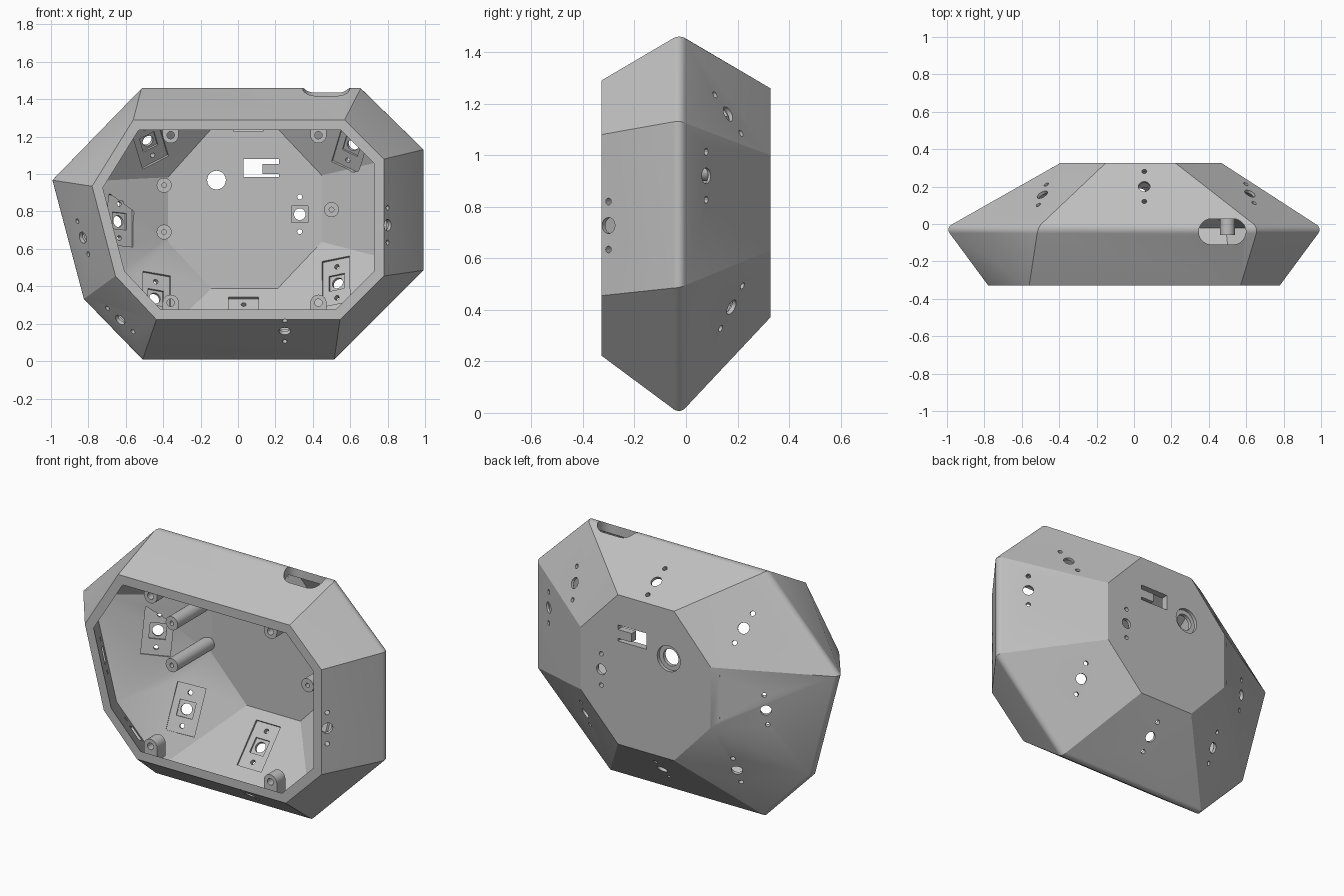
import bpy, bmesh, math
from mathutils import Vector, Matrix
from mathutils.bvhtree import BVHTree

cube = bpy.data.objects.get("Cube")
if cube:
    bpy.data.objects.remove(cube, do_unlink=True)

grey = bpy.data.materials.new("light grey plastic")
grey.use_nodes = True
grey.diffuse_color = (0.52, 0.52, 0.52, 1)
grey.node_tree.nodes["Principled BSDF"].inputs["Base Color"].default_value = (0.52, 0.52, 0.52, 1)

# Octagonal outlines (x, z), clockwise from upper left
MID = [(-.515, 1.47), (.662, 1.47), (1.005, 1.135), (1.005, .485),
       (.515, -.005), (-.515, -.005), (-.835, .325), (-1.006, .97)]
RIM = [(-.56, 1.29), (.57, 1.29), (.78, 1.08), (.78, .455),
       (.545, .222), (-.436, .222), (-.655, .455), (-.78, .935)]
BACK = [(-.15, 1.26), (.22, 1.26), (.466, 1.0), (.466, .63),
        (.22, .37), (-.15, .37), (-.392, .63), (-.392, .99)]


def inset(poly, d):
    """Move every edge of a clockwise polygon inward by d."""
    pts = [Vector(p) for p in poly]
    out = []
    for i, p in enumerate(pts):
        a = (p - pts[i - 1]).normalized()
        b = (pts[(i + 1) % len(pts)] - p).normalized()
        na, nb = Vector((a.y, -a.x)), Vector((b.y, -b.x))
        out.append(p + (na + nb) * d / (1 + na.dot(nb)))
    return out


def make_object(name, bm):
    bmesh.ops.recalc_face_normals(bm, faces=bm.faces[:])
    me = bpy.data.meshes.new(name)
    bm.to_mesh(me)
    bm.free()
    me.materials.append(grey)
    ob = bpy.data.objects.new(name, me)
    bpy.context.collection.objects.link(ob)
    return ob


def shell(name, loops, round_width):
    """Closed solid through outlines at given y, with a rounded middle edge."""
    bm = bmesh.new()
    rings = [[bm.verts.new((x, y, z)) for x, z in poly] for poly, y in loops]
    n = len(rings[0])
    for r, s in zip(rings, rings[1:]):
        for i in range(n):
            j = (i + 1) % n
            bm.faces.new((r[i], r[j], s[j], s[i]))
    bm.faces.new(rings[0])
    bm.faces.new(rings[-1])
    bmesh.ops.recalc_face_normals(bm, faces=bm.faces[:])
    if round_width:
        mid = set(rings[1])
        edges = [e for e in bm.edges if set(e.verts) <= mid]
        bmesh.ops.bevel(bm, geom=edges, offset=round_width, segments=5,
                        profile=0.5, affect='EDGES')
    bmesh.ops.triangulate(bm, faces=[f for f in bm.faces if len(f.verts) == 4])
    tree = BVHTree.FromBMesh(bm)
    return make_object(name, bm), tree


body, outer_tree = shell("enclosure_shell",
                         [(RIM, -.328), (MID, -.022), (BACK, .327)], .032)
cavity, inner_tree = shell("cavity_cutter",
                           [(inset(RIM, .058), -.335), (inset(MID, .056), -.022),
                            (inset(BACK, .018), .285)], 0)
helpers = []


def boolean(ob, op):
    m = body.modifiers.new(ob.name, 'BOOLEAN')
    m.operation, m.solver, m.object = op, 'EXACT', ob
    ob.hide_render = True
    helpers.append(ob)


def cylinder(name, centre, axis, r, length, op, seg=24):
    bm = bmesh.new()
    rot = Vector(axis).to_track_quat('Z', 'Y').to_matrix().to_4x4()
    bmesh.ops.create_cone(bm, cap_ends=True, segments=seg, radius1=r, radius2=r,
                          depth=length, matrix=Matrix.Translation(centre) @ rot)
    boolean(make_object(name, bm), op)


def box(name, centre, size, op, axes=None):
    bm = bmesh.new()
    rot = Matrix(axes).transposed().to_4x4() if axes else Matrix()
    bmesh.ops.create_cube(bm, size=1, matrix=Matrix.Translation(centre) @ rot
                          @ Matrix.Diagonal((*size, 1)))
    boolean(make_object(name, bm), op)


boolean(cavity, 'DIFFERENCE')

# Standoff posts and rim screw bosses
Y = Vector((0, 1, 0))
for x, z, end in ((-.395, .94, .305), (-.395, .69, .305), (.5, .81, .275)):
    cylinder("standoff_post", (x, (end - .06) / 2, z), Y, .04, end + .06, 'UNION')
    cylinder("post_screw_hole", (x, -.05, z), Y, .013, .16, 'DIFFERENCE', 12)
for x in (-.36, .43):
    for z, up in ((1.208, 1), (.312, -1)):
        cylinder("rim_boss", (x, -.27, z), Y, .043, .08, 'UNION')
        box("boss_web", (x, -.27, z + up * .038), (.086, .08, .076), 'UNION')
        cylinder("boss_screw_hole", (x, -.29, z), Y, .02, .12, 'DIFFERENCE', 16)

# Sensor mounts: (x, z, direction of screw pair, side, recessed plate)
MOUNTS = [
    (.055, 1.334, (0, 1), 1, True), (.62, 1.16, (.05, .17), 1, True),
    (.85, .92, (0, 1), 1, True), (.54, .41, (0, 1), 1, True),
    (.03, .215, (0, 1), 1, True), (-.45, .33, (0, 1), 1, True),
    (-.65, .745, (0, 1), 1, True), (-.49, 1.185, (-.05, .17), 1, True),
    (.33, .785, (0, 1), 1, False),
    (-.83, .66, (-.03, .09), -1, False), (-.63, .22, (-.07, .065), -1, False),
    (.25, .16, (0, 1), -1, False), (.80, .727, (0, 1), -1, False),
]
for x, z, (dx, dz), side, plate in MOUNTS:
    p, n, _, _ = outer_tree.ray_cast(Vector((x, side * 2, z)), Vector((0, -side, 0)))
    d = Vector((dx, -(n.x * dx + n.z * dz) / n.y, dz)).normalized()
    u = d.cross(n)
    q = inner_tree.ray_cast(p, -n)[0] or p - n * .045
    cylinder("sensor_hole", p, n, .031, .16, 'DIFFERENCE')
    for s in (-1, 1):
        cylinder("sensor_screw_hole", p + d * s * .093, n, .0135, .16, 'DIFFERENCE', 12)
    box("sensor_pocket", q, (.09, .09, .044), 'DIFFERENCE', (u, d, n))
    if plate:
        box("sensor_plate_recess", q, (.16, .27, .022), 'DIFFERENCE', (u, d, n))

# Round port with counterbore, and socket slot with a tab left standing
cylinder("round_port", (-.115, .3, .968), Y, .05, .2, 'DIFFERENCE', 32)
cylinder("round_port_counterbore", (-.115, .357, .968), Y, .076, .1, 'DIFFERENCE', 32)
box("slot_opening", (.08, .3, 1.032), (.1, .2, .095), 'DIFFERENCE')
box("slot_upper_gap", (.172, .3, 1.066), (.096, .2, .027), 'DIFFERENCE')
box("slot_lower_gap", (.172, .3, .992), (.096, .2, .016), 'DIFFERENCE')

# Rounded cable notch through the top
bm = bmesh.new()
ring = []
for k in range(32):
    a = 2 * math.pi * (k + .5) / 32
    shift = math.copysign(.057, math.cos(a))
    ring.append(bm.verts.new((.472 + shift + .069 * math.cos(a),
                              -.041 + .069 * math.sin(a), 1.3)))
face = bm.faces.new(ring)
top = bmesh.ops.extrude_face_region(bm, geom=[face])["geom"]
bmesh.ops.translate(bm, vec=(0, 0, .3), verts=[v for v in top if isinstance(v, bmesh.types.BMVert)])
boolean(make_object("cable_notch", bm), 'DIFFERENCE')

# Apply the cuts, drop the helpers and smooth the rounded edges
dg = bpy.context.evaluated_depsgraph_get()
result = bpy.data.meshes.new_from_object(body.evaluated_get(dg))
body.modifiers.clear()
body.data = result
for ob in helpers:
    bpy.data.objects.remove(ob, do_unlink=True)
result.materials.clear()
result.materials.append(grey)
for f in result.polygons:
    f.material_index = 0
bpy.ops.object.select_all(action='DESELECT')
body.select_set(True)
bpy.context.view_layer.objects.active = body
bpy.ops.object.shade_smooth_by_angle(angle=math.radians(22))
